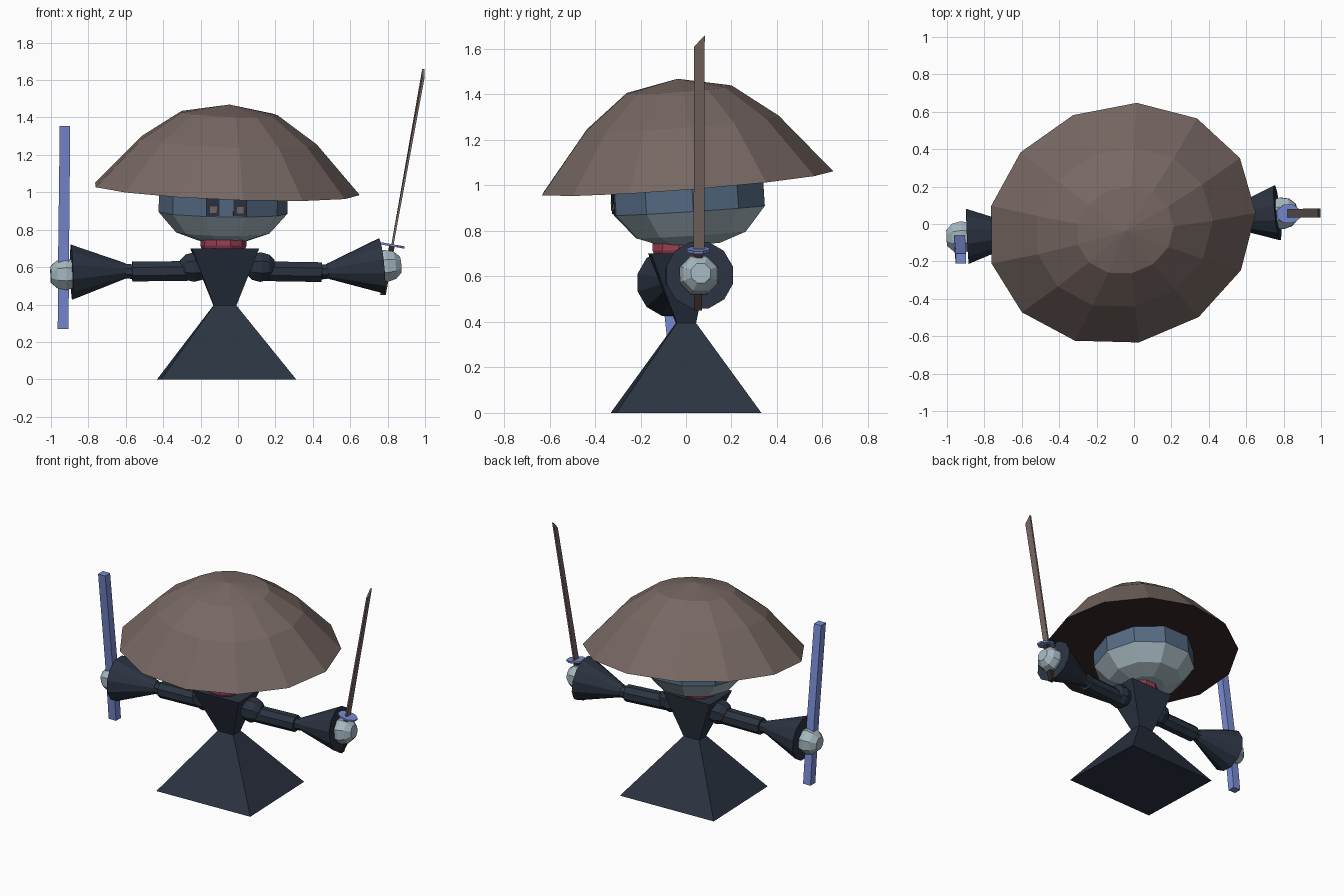
import bpy, bmesh, math
from mathutils import Matrix, Vector

if "Cube" in bpy.data.objects:
    bpy.data.objects.remove(bpy.data.objects["Cube"])


def material(name, r, g, b):
    m = bpy.data.materials.new(name)
    m.diffuse_color = (r, g, b, 1)
    m.use_nodes = True
    m.node_tree.nodes["Principled BSDF"].inputs["Base Color"].default_value = m.diffuse_color
    return m


CLOTH = material("dark_cloth", .024, .034, .054)
BROWN = material("brown", .185, .138, .125)
DARK = material("dark_brown", .035, .022, .019)
BLUE = material("blue", .19, .26, .65)
PALE = material("pale_grey", .38, .48, .53)
BAND = material("slate_blue", .09, .145, .23)
RED = material("red", .30, .05, .085)


def finish(name, bm, mats, matrix=Matrix()):
    bmesh.ops.transform(bm, matrix=matrix, verts=bm.verts)
    bmesh.ops.recalc_face_normals(bm, faces=bm.faces)
    me = bpy.data.meshes.new(name)
    bm.to_mesh(me)
    bm.free()
    for m in mats:
        me.materials.append(m)
    ob = bpy.data.objects.new(name, me)
    bpy.context.collection.objects.link(ob)
    return ob


def skin(bm, rings):
    """Bridge successive rings of vertices and cap the open ends."""
    for a, b in zip(rings, rings[1:]):
        n = max(len(a), len(b))
        for i in range(n):
            j = (i + 1) % n
            if len(b) == 1:
                bm.faces.new((a[i], a[j], b[0]))
            else:
                bm.faces.new((a[i], a[j], b[j], b[i]))
    for ring in (rings[0], rings[-1]):
        if len(ring) > 2:
            bm.faces.new(ring)


def lathe(name, profile, sides, mats, matrix=Matrix(), start=0, rule=None):
    """Revolve (radius, height) points; rule picks a material from face height."""
    bm = bmesh.new()
    rings = []
    for r, z in profile:
        angles = [math.radians(start) + math.tau * i / sides for i in range(sides)]
        if r == 0:
            rings.append([bm.verts.new((0, 0, z))])
        else:
            rings.append([bm.verts.new((r * math.cos(a), r * math.sin(a), z)) for a in angles])
    skin(bm, rings)
    if rule:
        for f in bm.faces:
            f.material_index = rule(f.calc_center_median().z)
    return finish(name, bm, mats, matrix)


def loft(name, sections, mat, matrix=Matrix()):
    """Rectangular sections: centre x, y, z, width x, width y, slope of z along y."""
    bm = bmesh.new()
    rings = []
    for cx, cy, z, wx, wy, slope in sections:
        rings.append([bm.verts.new((cx + sx * wx / 2, cy + sy * wy / 2, z + slope * sy * wy / 2))
                      for sx, sy in ((-1, -1), (1, -1), (1, 1), (-1, 1))])
    skin(bm, rings)
    return finish(name, bm, [mat], matrix)


def place(p, direction):
    return Matrix.Translation(p) @ Vector(direction).to_track_quat('Z', 'Y').to_matrix().to_4x4()


def rot(degrees, axis):
    return Matrix.Rotation(math.radians(degrees), 4, axis)


def tube(name, p, q, r0, r1, sides, mat):
    d = Vector(q) - Vector(p)
    return lathe(name, [(r0, 0), (r1, d.length)], sides, [mat], place(p, d), 180 / sides)


def ball(name, p, d, r, mat):
    prof = [(r * math.cos(math.radians(a)), r * math.sin(math.radians(a)))
            for a in (-60, -30, 0, 30, 60)]
    return lathe(name, prof, 8, [mat], place(p, d), 22.5)


# Robe: skirt pyramid, narrow waist and flared chest
yaw = Matrix.Translation((-.065, 0, 0)) @ rot(2, 'Z')
loft("robe", [(.004, 0, 0, .722, .638, 0), (-.005, 0, .395, .12, .085, 0),
              (-.007, -.03, .70, .36, .26, 0)], CLOTH, yaw)

# Collar
lathe("collar", [(.112, .69), (.124, .715), (.122, .75)], 10, [RED],
      Matrix.Translation((-.078, -.03, 0)))

# Head: pale below, slate band above
head = Matrix.Translation((-.08, .014, .89)) @ rot(3.7, 'X') @ rot(1, 'Y')
lathe("head", [(.13, -.15), (.25, -.108), (.345, 0), (.345, .13), (.25, .24), (.13, .29)],
      10, [PALE, BAND], head, -105, lambda z: 1 if z > 0 else 0)

# Eyes: thin plates on the front facet, each with a small pupil
face = head @ rot(3, 'Z')
for side, sx in (("right", -1), ("left", 1)):
    x, y = sx * .072, -.330
    loft(side + "_eye", [(x, y, .005, .07, .009, 0), (x, y, .105, .07, .009, 0)], CLOTH, face)
    loft(side + "_pupil", [(x + .002, y - .005, .02, .036, .006, 0),
                           (x + .002, y - .005, .055, .036, .006, 0)], BROWN, face)

# Wide tilted oval hat with a dark underside
tilt = (Matrix.Translation((-.066, 0, 1.013)) @ rot(4.7, 'X') @ rot(2.6, 'Y')
        @ rot(19.3, 'Z') @ Matrix.Diagonal((1, .88, 1, 1)))
lathe("hat", [(.727, 0), (.482, .262), (.264, .41), (0, .458)], 13, [BROWN, DARK], tilt, 11,
      lambda z: 1 if z < .01 else 0)

# Arms: shoulder, upper arm, elbow, sleeve cone and hand
arms = {
    "right": [(-.235, -.035, .60), (-.25, -.038, .58), (-.565, -.05, .576),
              (-.60, -.052, .58), (-.89, -.066, .573), (-.922, -.07, .562)],
    "left": [(.12, -.012, .60), (.15, -.005, .578), (.445, .025, .573),
             (.48, .03, .578), (.767, .06, .606), (.79, .057, .606)],
}
for side, (shoulder, a, b, c, cuff, hand) in arms.items():
    d = Vector(cuff) - Vector(c)
    ball(side + "_shoulder", shoulder, Vector(b) - Vector(a), .085, CLOTH)
    tube(side + "_upper_arm", a, b, .057, .057, 8, CLOTH)
    tube(side + "_elbow", b, Vector(c) + d * .1, .042, .042, 8, CLOTH)
    tube(side + "_sleeve", c, cuff, .042, .152, 12, CLOTH)
    ball(side + "_hand", hand, d, .092, PALE)

# Sheath in the right hand
loft("sheath", [(-.935, -.05, .27, .058, .055, 0), (-.932, -.098, .72, .058, .055, 0),
                (-.925, -.185, 1.355, .056, .055, 0)], BLUE)

# Sword in the left hand: grip, guard and slant-tipped blade
loft("sword_grip", [(.775, .052, .45, .03, .035, 0), (.824, .056, .72, .03, .035, 0)], DARK)
lathe("sword_guard", [(1, -.006), (1, .006)], 8, [BLUE],
      Matrix.Translation((.826, .054, .716)) @ rot(10, 'Y') @ Matrix.Diagonal((.07, .053, 1, 1)),
      22.5)
loft("sword_blade", [(.824, .057, .71, .012, .047, 0),
                     (.991, .059, 1.635, .012, .047, 1.05)], BROWN)
